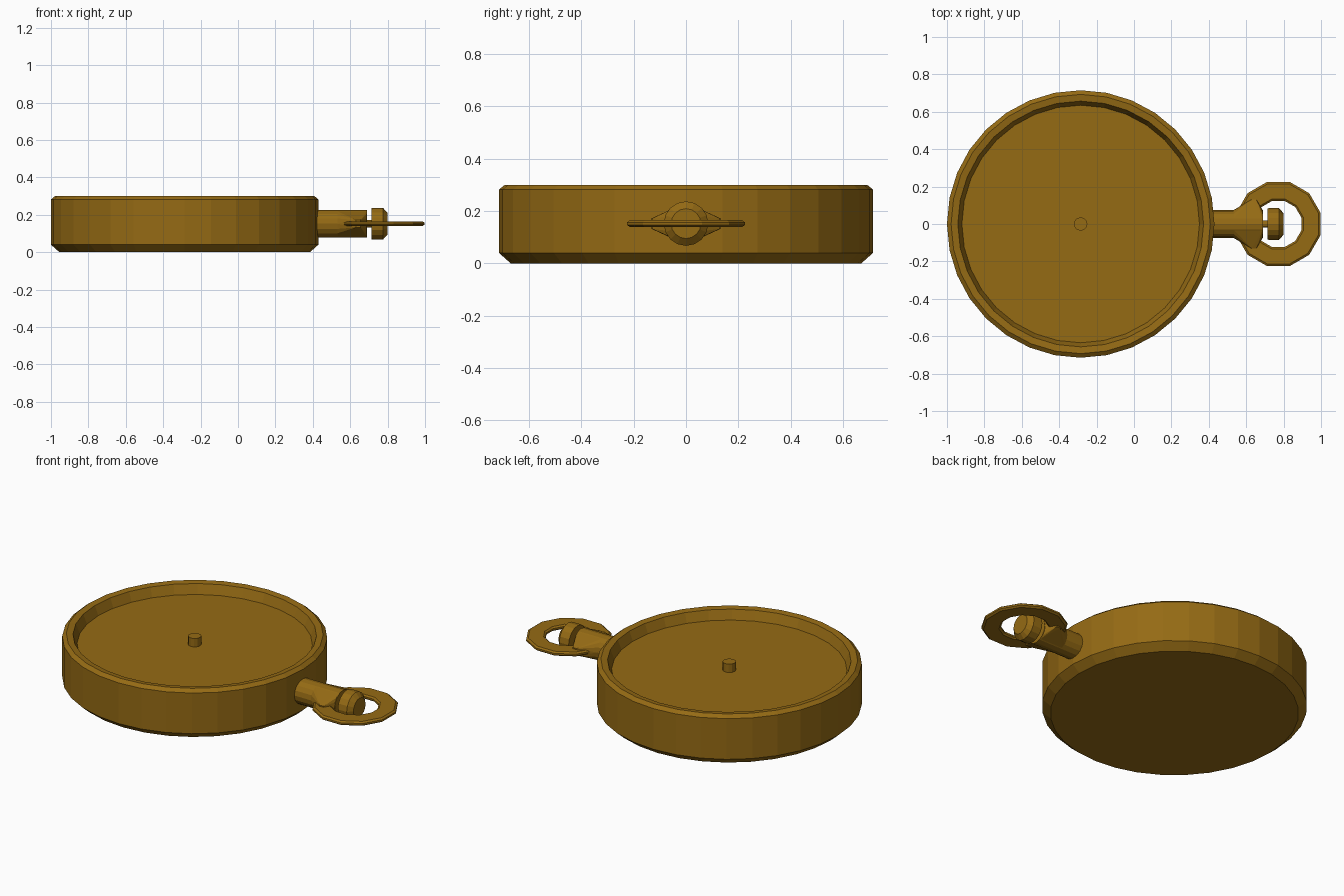
import bpy, bmesh, math
from mathutils import Matrix, Vector

if "Cube" in bpy.data.objects:
    bpy.data.objects.remove(bpy.data.objects["Cube"])

brass = bpy.data.materials.new("brass")
brass.diffuse_color = (0.30, 0.145, 0.007, 1)
brass.use_nodes = True
brass.node_tree.nodes["Principled BSDF"].inputs["Base Color"].default_value = brass.diffuse_color

CASE_X = -0.285   # centre of the round case
AXIS_Z = 0.152    # height of the stem axis
ALONG_X = Matrix.Translation((0, 0, AXIS_Z)) @ Matrix.Rotation(math.pi / 2, 4, 'Y')


def finish(name, bm):
    bmesh.ops.recalc_face_normals(bm, faces=bm.faces)
    mesh = bpy.data.meshes.new(name)
    bm.to_mesh(mesh)
    bm.free()
    mesh.materials.append(brass)
    obj = bpy.data.objects.new(name, mesh)
    bpy.context.collection.objects.link(obj)
    return obj


def lathe(name, profile, sides, matrix, phase=0.0, loop=False):
    """Spin a (radius, height) profile; open profiles get capped at both ends."""
    bm = bmesh.new()
    rings = []
    for r, h in profile:
        angles = [phase + 2 * math.pi * i / sides for i in range(sides)]
        rings.append([bm.verts.new((r * math.cos(a), r * math.sin(a), h)) for a in angles])
    pairs = list(zip(rings, rings[1:]))
    if loop:
        pairs.append((rings[-1], rings[0]))
    for a, b in pairs:
        for i in range(sides):
            j = (i + 1) % sides
            bm.faces.new((a[i], a[j], b[j], b[i]))
    if not loop:
        bm.faces.new(rings[0])
        bm.faces.new(rings[-1])
    bm.transform(matrix)
    return finish(name, bm)


# Round case with chamfered back, raised rim and recessed dial floor
at_case = Matrix.Translation((CASE_X, 0, 0))
lathe("case", [(0.67, 0), (0.715, 0.04), (0.715, 0.282), (0.693, 0.30), (0.657, 0.295),
               (0.635, 0.24)], 32, at_case)

# Centre post for the hands
lathe("centre_post", [(0.036, 0.22), (0.036, 0.29)], 12, at_case)

# Stem neck between case and crown
lathe("stem_neck", [(0.074, 0.38), (0.074, 0.69)], 16, ALONG_X)

# Side lugs flaring out of the neck to hold the bow
bm = bmesh.new()
for x in (0.53, 0.688):
    for i in range(16):
        a = 2 * math.pi * i / 16
        bm.verts.new((x, 0.073 * math.cos(a), AXIS_Z + 0.073 * math.sin(a)))
for side in (-1, 1):
    for x, y in ((0.63, 0.132), (0.655, 0.13)):
        for dz in (-0.02, 0.02):
            bm.verts.new(Vector((x, side * y, AXIS_Z + dz)))
hull = bmesh.ops.convex_hull(bm, input=bm.verts)
loose = [v for v in bm.verts if not v.link_faces]
bmesh.ops.delete(bm, geom=loose, context='VERTS')
finish("neck_lugs", bm)

# Crown with its thin shaft
lathe("crown_shaft", [(0.02, 0.68), (0.02, 0.73)], 12, ALONG_X)
lathe("crown", [(0.083, 0.715), (0.085, 0.72), (0.085, 0.775), (0.057, 0.80)], 16, ALONG_X)

# Flat twelve-sided bow ring with bevelled edges
lathe("bow_ring", [(0.128, -0.005), (0.138, -0.013), (0.222, -0.013), (0.233, -0.005),
                   (0.233, 0.005), (0.222, 0.013), (0.138, 0.013), (0.128, 0.005)],
      12, Matrix.Translation((0.772, 0, AXIS_Z)), math.pi / 12, True)
